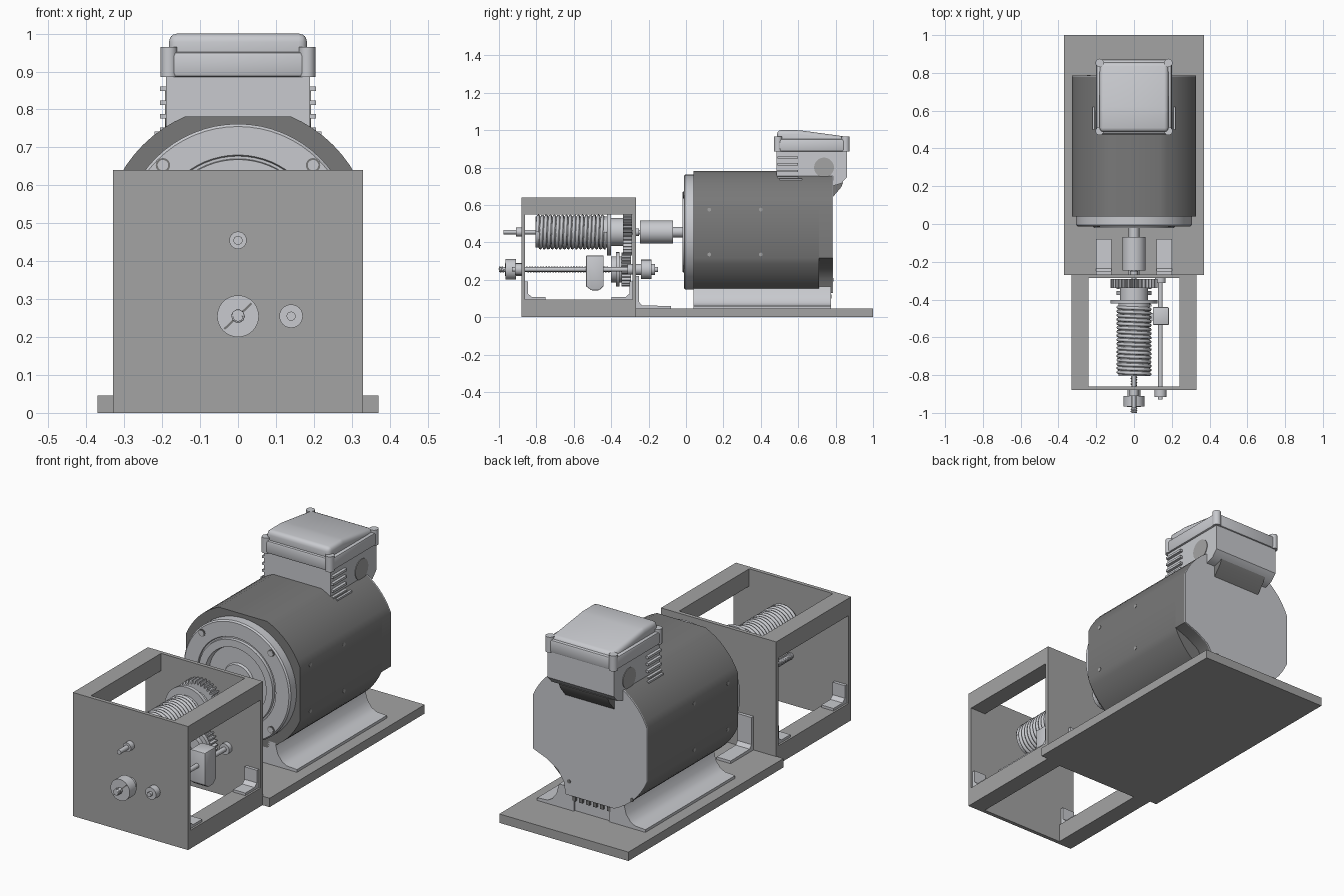
import bpy, bmesh
from math import sin, cos, pi, radians, acos

if "Cube" in bpy.data.objects:
    bpy.data.objects.remove(bpy.data.objects["Cube"])


def material(name, rgb):
    m = bpy.data.materials.new(name)
    m.use_nodes = True
    m.diffuse_color = (*rgb, 1)
    m.node_tree.nodes["Principled BSDF"].inputs["Base Color"].default_value = (*rgb, 1)
    return m


LIGHT = material("light_metal", (0.58, 0.59, 0.62))
FRAME = material("frame_grey", (0.37, 0.37, 0.37))
DARK = material("dark_grey", (0.19, 0.19, 0.19))


def finish(name, bm, mat, bevel=0, segments=2):
    bmesh.ops.recalc_face_normals(bm, faces=bm.faces[:])
    if bevel:
        bmesh.ops.bevel(bm, geom=bm.edges[:], offset=bevel, segments=segments,
                        profile=0.5, affect='EDGES')
    me = bpy.data.meshes.new(name)
    bm.to_mesh(me)
    bm.free()
    me.materials.append(mat)
    me.shade_smooth()
    me.set_sharp_from_angle(angle=radians(32))
    ob = bpy.data.objects.new(name, me)
    bpy.context.collection.objects.link(ob)
    return ob


def prism(name, pts, a, b, axis, mat, bevel=0, segments=2):
    """Extrude an outline from a to b along X (y,z points), Y (x,z) or Z (x,y)."""
    put = {'X': lambda p, t: (t, p[0], p[1]),
           'Y': lambda p, t: (p[0], t, p[1]),
           'Z': lambda p, t: (p[0], p[1], t)}[axis]
    bm = bmesh.new()
    lo = [bm.verts.new(put(p, a)) for p in pts]
    hi = [bm.verts.new(put(p, b)) for p in pts]
    bm.faces.new(lo)
    bm.faces.new(hi[::-1])
    for i in range(len(pts)):
        j = (i + 1) % len(pts)
        bm.faces.new((lo[i], lo[j], hi[j], hi[i]))
    return finish(name, bm, mat, bevel, segments)


def box(name, x, y, z, mat, bevel=0):
    return prism(name, [(x[0], y[0]), (x[1], y[0]), (x[1], y[1]), (x[0], y[1])],
                 z[0], z[1], 'Z', mat, bevel)


def circle(u, v, r, n=32):
    return [(u + r * cos(2 * pi * i / n), v + r * sin(2 * pi * i / n)) for i in range(n)]


def cyl(name, x, z, r, y0, y1, mat, n=32):
    return prism(name, circle(x, z, r, n), y0, y1, 'Y', mat)


def gear(name, z, r, depth, teeth, y0, y1):
    pts = []
    for i in range(teeth * 4):
        a = 2 * pi * i / (teeth * 4)
        rr = r if i % 4 < 2 else r - depth
        pts.append((rr * cos(a), z + rr * sin(a)))
    prism(name, pts, y0, y1, 'Y', LIGHT)


def lathe(name, prof, z, mat, n=64):
    """Spin (radius, y) points around the y direction."""
    bm = bmesh.new()
    vs = [bm.verts.new((r, y, z)) for r, y in prof]
    es = [bm.edges.new(e) for e in zip(vs, vs[1:])]
    bmesh.ops.spin(bm, geom=vs + es, cent=(0, 0, z), axis=(0, 1, 0),
                   angle=2 * pi, steps=n, use_merge=True)
    bmesh.ops.remove_doubles(bm, verts=bm.verts[:], dist=1e-5)
    return finish(name, bm, mat)


def helix(name, x, z, r, wire, y0, y1, turns, steps, mat):
    cu = bpy.data.curves.new(name, 'CURVE')
    cu.dimensions = '3D'
    cu.bevel_depth, cu.bevel_resolution = wire, 1
    sp = cu.splines.new('POLY')
    n = turns * steps
    sp.points.add(n)
    for i, p in enumerate(sp.points):
        a = 2 * pi * i / steps
        p.co = (x + r * cos(a), y0 + (y1 - y0) * i / n, z + r * sin(a), 1)
    cu.materials.append(mat)
    bpy.context.collection.objects.link(bpy.data.objects.new(name, cu))


AXIS, LOW, SIDE = 0.455, 0.255, 0.14

# Base plate and open frame
box("base_plate", (-.37, .37), (-.27, 1), (0, .046), FRAME)
box("frame_front_plate", (-.33, .33), (-.88, -.86), (0, .64), FRAME)
box("frame_back_plate", (-.33, .33), (-.287, -.267), (0, .64), FRAME)
for s, side in ((-1, "right"), (1, "left")):
    xs = sorted((s * .24, s * .33))
    for z, lvl in (((0, .095), "bottom"), ((.55, .64), "top")):
        box(f"{side}_{lvl}_rail", xs, (-.86, -.287), z, FRAME)
    # Angle brackets inside the frame and behind it
    for y, d, w in ((-.86, 1, "front"), (-.287, -1, "back")):
        prism(f"{side}_{w}_corner_bracket",
              [(y, .095), (y + d * .11, .095), (y + d * .11, .108), (y + d * .035, .108),
               (y + d * .016, .125), (y + d * .016, .19), (y, .19)],
              s * .25, s * .32, 'X', LIGHT)
    prism(f"{side}_base_bracket",
          [(-.267, .046), (-.08, .046), (-.08, .06), (-.235, .062), (-.25, .08),
           (-.25, .22), (-.267, .22)], s * .12, s * .2, 'X', LIGHT)


# Motor housing: circle trimmed by a square, with one notched rear corner
def housing(notch):
    R, flat = .355, .327
    a0 = acos(flat / R)
    pts = []
    for q in range(4):
        if q == 3 and notch:
            pts += [(.14, .128), (.15, .19), (.185, .245), (.25, .285), (.327, .315)]
            continue
        for i in range(9):
            a = q * pi / 2 + a0 + (pi / 2 - 2 * a0) * i / 8
            pts.append((R * cos(a), AXIS + R * sin(a)))
    return pts


prism("motor_body", housing(False), .04, .71, 'Y', DARK)
prism("motor_rear_body", housing(True), .71, .78, 'Y', DARK)
prism("motor_rear_cover", housing(True), .78, .786, 'Y', LIGHT)
lathe("motor_front_flange",
      [(0, .04), (.307, .04), (.307, -.005), (.3, -.012), (.225, -.012), (.222, -.006),
       (.215, -.006), (.213, -.02), (.175, -.02), (.17, .008), (.085, .008),
       (.08, -.004), (0, -.004)], AXIS, LIGHT)
for i in range(4):
    a = pi / 4 + i * pi / 2
    x, z = .28 * cos(a), AXIS + .28 * sin(a)
    cyl(f"flange_bolt_rim_{i}", x, z, .019, -.015, 0, DARK, 20)
    cyl(f"flange_bolt_{i}", x, z, .014, -.017, 0, LIGHT, 20)
for s in (-1, 1):
    for y in (.125, .4):
        for z in (.335, .575):
            prism("housing_screw", circle(y, z, .01, 12), s * .32, s * .329, 'X', FRAME)
    cyl("rear_cover_screw", s * .24 if s < 0 else .12, .2, .01, .78, .789, DARK, 12)

# Motor feet
for s, side in ((-1, "right"), (1, "left")):
    prism(f"{side}_motor_foot",
          [(s * x, z) for x, z in ((.1, .046), (.31, .046), (.31, .06), (.25, .064),
                                   (.225, .078), (.2, .11), (.185, .165), (.1, .165))],
          .04, .775, 'Y', LIGHT)
box("motor_foot_centre", (-.11, .11), (.05, .765), (.046, .135), LIGHT)
for i in range(6):
    x = -.1 + i * .04
    box(f"foot_slot_{i}", (x - .01, x + .01), (.765, .777), (.1, .122), DARK)

# Terminal box
prism("terminal_box", [(.485, .74), (.485, .89), (.862, .89), (.862, .75), (.83, .715),
                       (.78, .7), (.7, .7)], -.19, .19, 'X', LIGHT)
prism("terminal_box_support", [(.7, .72), (.84, .72), (.83, .695), (.785, .642), (.7, .642)],
      -.14, .14, 'X', DARK)
box("lid_rim", (-.2, .2), (.475, .87), (.885, .952), LIGHT, .01)
prism("lid_top", [(.487, .92), (.487, 1), (.6, 1), (.857, .965), (.857, .92)],
      -.182, .182, 'X', LIGHT, .022, 3)
for s in (-1, 1):
    for y in (.492, .853):
        prism("lid_corner_post", circle(s * .182, y, .022, 16), .885, .965, 'Z', LIGHT)
    for i in range(4):
        z = .74 + i * .036
        box("cooling_fin", sorted((s * .18, s * .205)), (.49, .6), (z, z + .012), LIGHT)
    box("terminal_box_lug", sorted((s * .18, s * .22)), (.5, .62), (.728, .742), LIGHT)
    prism("cable_entry", circle(.738, .8, .053), s * .18, s * .193, 'X', FRAME)

# Motor shaft, coupling and spool shaft
cyl("motor_shaft", 0, AXIS, .028, -.08, .01, LIGHT)
cyl("shaft_coupling", 0, AXIS, .062, -.245, -.07, LIGHT)
cyl("spool_shaft", 0, AXIS, .012, -.975, -.24, LIGHT, 16)
cyl("spool_shaft_bush", 0, AXIS, .023, -.91, -.86, LIGHT)
cyl("spool_shaft_back_bush", 0, AXIS, .02, -.287, -.25, LIGHT)

# Spool, wound rope and gears
cyl("spool_core", 0, AXIS, .083, -.805, -.42, LIGHT)
helix("wound_rope", 0, AXIS, .084, .0095, -.795, -.43, 17, 28, LIGHT)
cyl("spool_flange", 0, AXIS, .125, -.422, -.402, LIGHT, 48)
cyl("spool_hub", 0, AXIS, .075, -.402, -.335, LIGHT)
gear("spool_gear", AXIS, .125, .018, 36, -.338, -.29)
gear("lower_gear", LOW, .092, .014, 26, -.345, -.295)
cyl("lower_gear_hub", 0, LOW, .07, -.4, -.345, LIGHT)
cyl("lower_gear_collar", 0, LOW, .092, -.375, -.355, LIGHT)

# Lower screw with clamping nuts
cyl("lower_screw", 0, LOW, .014, -1, -.15, LIGHT, 16)
helix("lower_screw_thread", 0, LOW, .014, .004, -.855, -.41, 30, 10, LIGHT)
helix("lower_screw_end_thread", 0, LOW, .014, .004, -.998, -.975, 2, 10, LIGHT)
cyl("front_nut", 0, LOW, .055, -.965, -.91, LIGHT, 40)
cyl("front_nut_collar", 0, LOW, .035, -.91, -.88, LIGHT)
cyl("back_nut", 0, LOW, .052, -.24, -.185, LIGHT, 40)
cyl("back_nut_collar", 0, LOW, .03, -.267, -.165, LIGHT)
slot = [(-.038, .223), (-.034, .219), (.038, .287), (.034, .291)]
prism("front_nut_slot", slot, -.968, -.96, 'Y', DARK)

# Guide rod and sliding block
cyl("guide_rod", SIDE, LOW, .012, -.93, -.27, LIGHT, 16)
cyl("guide_rod_knob", SIDE, LOW, .031, -.915, -.88, LIGHT, 24)
cyl("guide_rod_end", SIDE, LOW, .028, -.312, -.287, LIGHT, 24)
prism("sliding_block", [(-.535, .33), (-.44, .33), (-.44, .165), (-.465, .143), (-.505, .143),
                        (-.535, .165)], .1, .185, 'X', LIGHT, .006)
box("rope_guide_arm", (-.02, .12), (-.51, -.47), (.225, .285), LIGHT)
